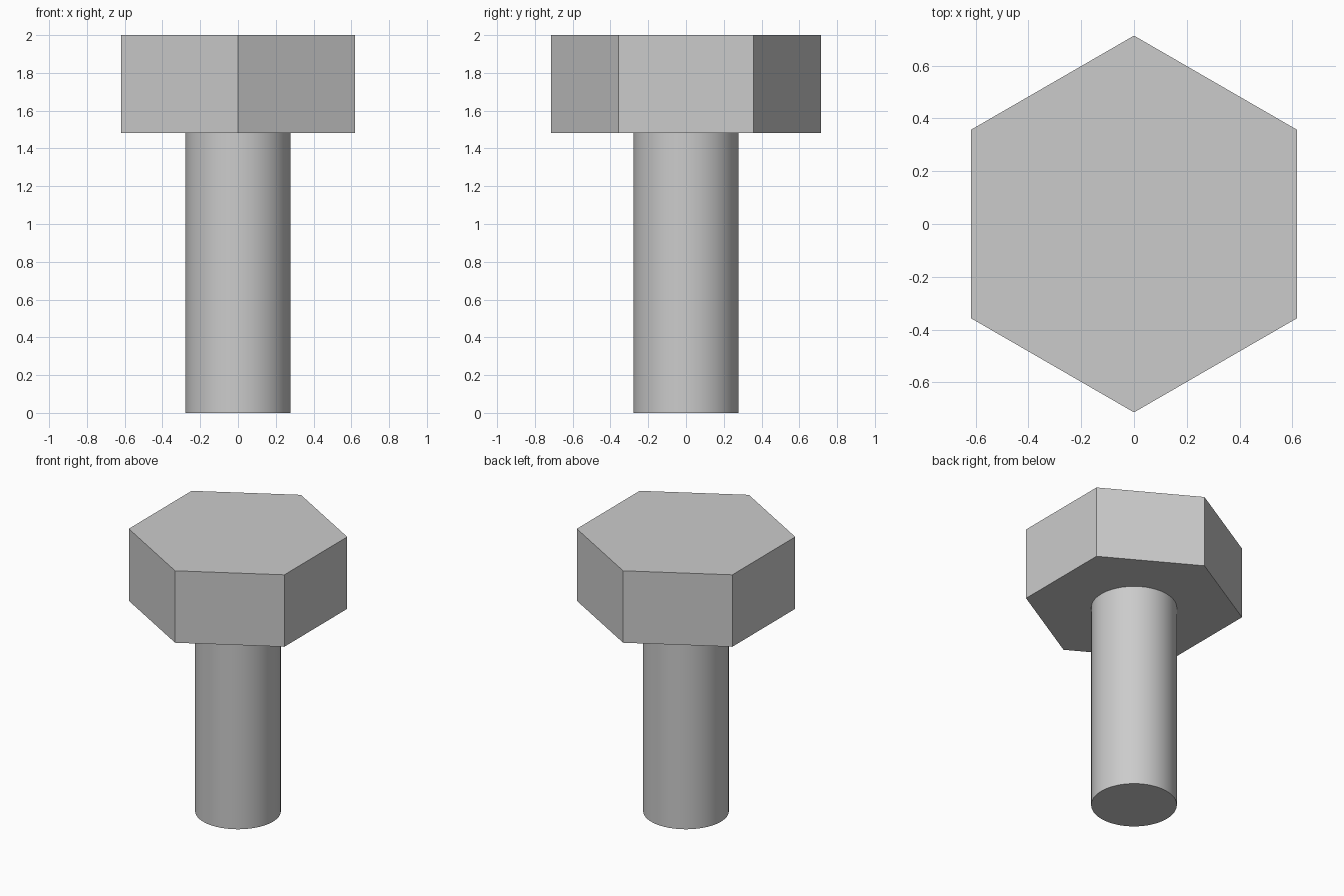
import bpy
import bmesh
from mathutils import Matrix

cube = bpy.data.objects.get("Cube")
if cube:
    bpy.data.objects.remove(cube, do_unlink=True)

# Plain steel colour
steel = bpy.data.materials.new("steel_grey")
steel.use_nodes = True
colour = (0.6, 0.6, 0.6, 1.0)
steel.diffuse_color = colour
steel.node_tree.nodes["Principled BSDF"].inputs["Base Color"].default_value = colour


def prism(name, sides, radius, bottom, top, smooth=False):
    """Upright prism with its first corner on +y."""
    bm = bmesh.new()
    bmesh.ops.create_cone(
        bm, cap_ends=True, segments=sides, radius1=radius, radius2=radius,
        depth=top - bottom, matrix=Matrix.Translation((0, 0, (top + bottom) / 2)))
    for face in bm.faces:
        face.smooth = smooth and abs(face.normal.z) < 0.5
    for edge in bm.edges:
        edge.smooth = all(face.smooth for face in edge.link_faces)
    mesh = bpy.data.meshes.new(name)
    bm.to_mesh(mesh)
    bm.free()
    mesh.materials.append(steel)
    obj = bpy.data.objects.new(name, mesh)
    bpy.context.collection.objects.link(obj)
    return obj


# Round shank and six-sided head, meeting at the underside of the head
HEAD_BASE = 1.483
prism("shank", 64, 0.279, 0, HEAD_BASE, smooth=True)
prism("hex_head", 6, 0.714, HEAD_BASE, 2)
